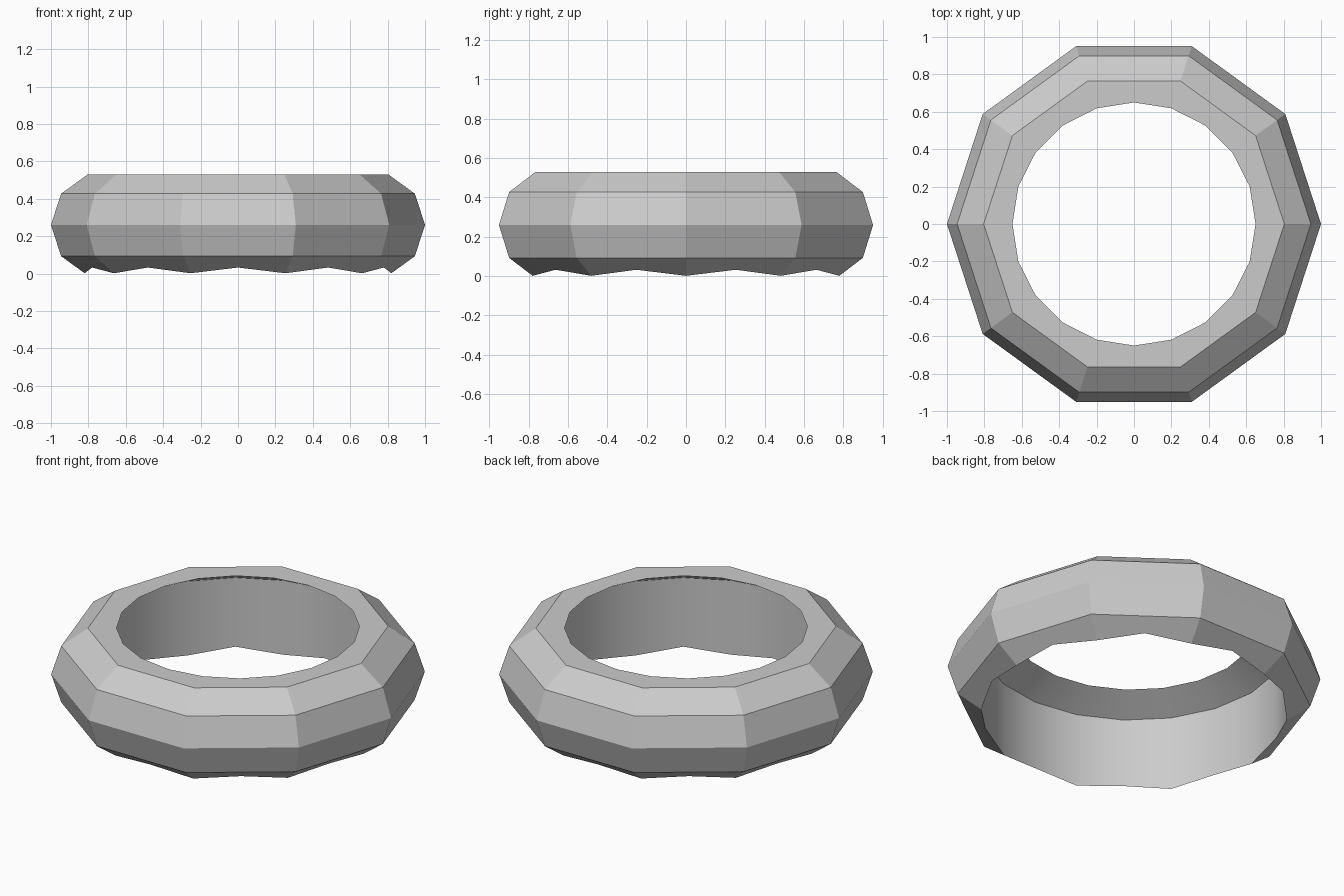
import bpy, bmesh, math

cube = bpy.data.objects.get("Cube")
if cube:
    bpy.data.objects.remove(cube, do_unlink=True)

# Plain grey material
grey = bpy.data.materials.new("plain grey")
grey.use_nodes = True
colour = (0.6, 0.6, 0.6, 1)
grey.diffuse_color = colour
grey.node_tree.nodes["Principled BSDF"].inputs["Base Color"].default_value = colour

SIDES = 20                      # inner wall sides; the outside has half as many
STEP = 2 * math.pi / SIDES
FLAT = math.cos(STEP)           # edge-middle to corner ratio of the ten-sided outside
MID_Z = 0.26
TUBE = 0.284
CENTRE = 1 - TUBE


def tube_point(k):
    """Corner k of the ten-sided tube section, as radius and height."""
    a = k * math.pi / 5
    return CENTRE + TUBE * math.cos(a), MID_Z + TUBE * math.sin(a)


def ring(bm, radii, heights):
    """Ring of vertices alternating between outer corners and edge middles."""
    return [bm.verts.new((radii[i % 2] * math.cos(i * STEP),
                          radii[i % 2] * math.sin(i * STEP),
                          heights[i % 2])) for i in range(SIDES)]


bm = bmesh.new()

# Ten-sided outer shell, from the top rim down
rings = []
for k in (2, 1, 0, -1):
    r, z = tube_point(k)
    rings.append(ring(bm, (r, r * FLAT), (z, z)))

# Scalloped lower edge, where the round bore cuts the lowest sloping faces
bore = 0.82
(r1, z1), (r2, z2) = tube_point(-1), tube_point(-2)
slope = (z1 - z2) / (r1 - r2)
rings.append(ring(bm, (bore, bore), [z2 + slope * (r - r2) for r in (bore, bore / FLAT)]))

# Round inner wall, sloping ledge and narrow top opening
top = tube_point(2)[1]
rings.append(ring(bm, (bore, bore), (0.44, 0.44)))
rings.append(ring(bm, (0.65, 0.65), (top, top)))

# Join each ring to the next, and the last back to the first
for upper, lower in zip(rings, rings[1:] + rings[:1]):
    for i in range(SIDES):
        j = (i + 1) % SIDES
        bm.faces.new((upper[i], lower[i], lower[j], upper[j]))
bmesh.ops.recalc_face_normals(bm, faces=bm.faces)

mesh = bpy.data.meshes.new("hollow_ring")
bm.to_mesh(mesh)
bm.free()
mesh.materials.append(grey)
obj = bpy.data.objects.new("hollow_ring", mesh)
bpy.context.collection.objects.link(obj)

# Smooth bore, crisp outer facets
bpy.ops.object.select_all(action='DESELECT')
bpy.context.view_layer.objects.active = obj
obj.select_set(True)
bpy.ops.object.shade_smooth_by_angle(angle=math.radians(20))
